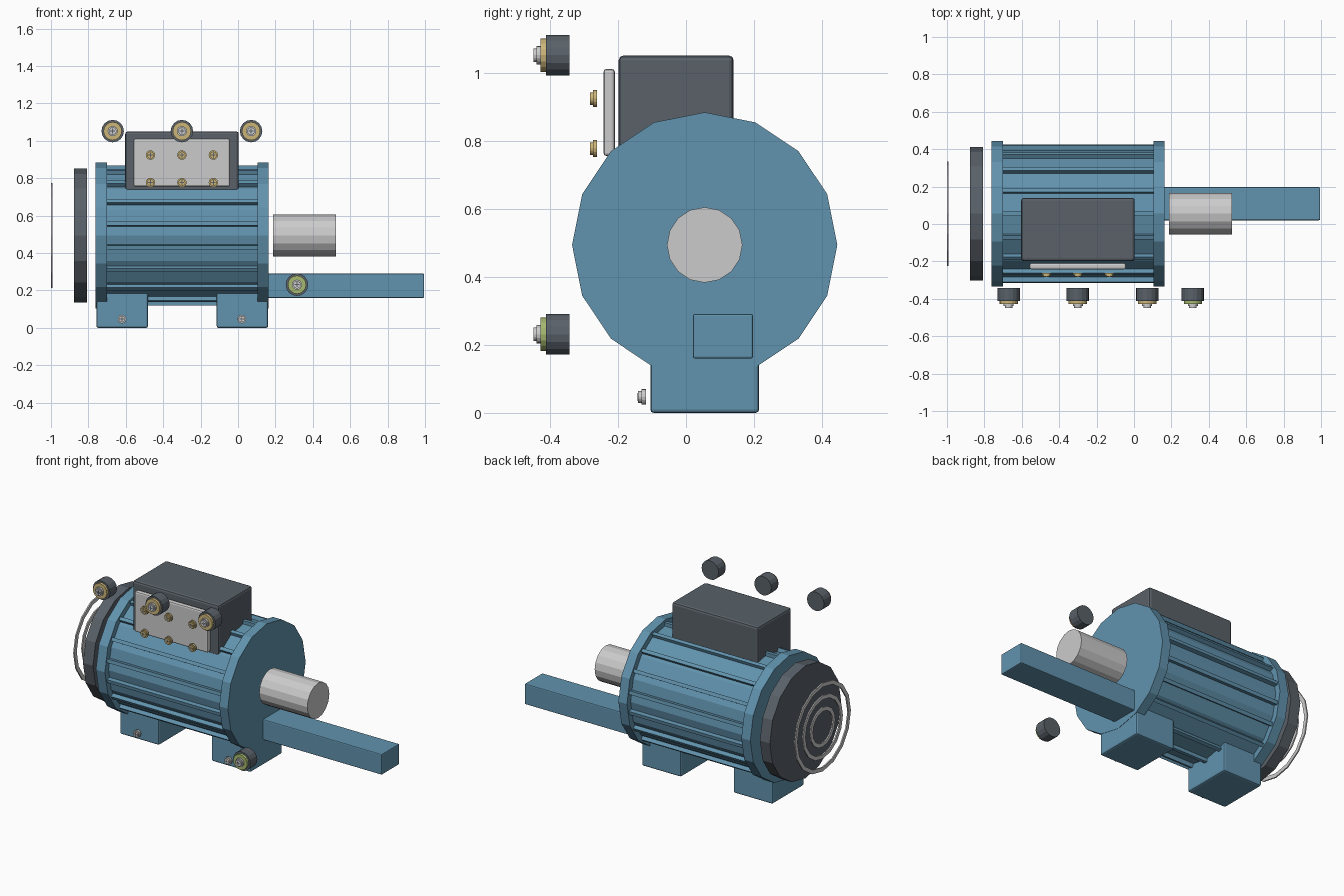
import bpy, bmesh, math
from mathutils import Matrix, Vector

if "Cube" in bpy.data.objects:
    bpy.data.objects.remove(bpy.data.objects["Cube"])

CY, CZ = 0.055, 0.494          # motor axis
SIDES = 16


def material(name, rgb):
    m = bpy.data.materials.new(name)
    m.diffuse_color = (*rgb, 1)
    m.use_nodes = True
    m.node_tree.nodes["Principled BSDF"].inputs["Base Color"].default_value = m.diffuse_color
    return m


BLUE = material("blue_paint", (0.12, 0.29, 0.42))
DARK = material("dark_grey", (0.10, 0.12, 0.14))
BRASS = material("brass", (0.60, 0.46, 0.19))
GREEN = material("green_yellow", (0.38, 0.48, 0.16))
STEEL = material("steel", (0.62, 0.63, 0.65))


def finish(name, bm, mat):
    bmesh.ops.recalc_face_normals(bm, faces=bm.faces)
    me = bpy.data.meshes.new(name)
    bm.to_mesh(me)
    bm.free()
    me.materials.append(mat)
    ob = bpy.data.objects.new(name, me)
    bpy.context.collection.objects.link(ob)
    return ob


def box(name, x, y, z, mat, bevel=0.0):
    """Box from (min, max) ranges, with optional rounded edges."""
    bm = bmesh.new()
    size = [b - a for a, b in (x, y, z)]
    mid = Vector([(a + b) / 2 for a, b in (x, y, z)])
    bmesh.ops.create_cube(bm, size=1, matrix=Matrix.Translation(mid) @ Matrix.Diagonal((*size, 1)))
    if bevel:
        bmesh.ops.bevel(bm, geom=bm.edges[:], offset=bevel, segments=2, profile=0.5, affect='EDGES')
    return finish(name, bm, mat)


def cyl(name, axis, a, b, r, c, mat):
    """Cylinder along X or Y from a to b; c is the centre in the other two axes."""
    bm = bmesh.new()
    if axis == 'X':
        m = Matrix.Translation(((a + b) / 2, *c)) @ Matrix.Rotation(math.pi / 2, 4, 'Y')
    else:
        m = Matrix.Translation((c[0], (a + b) / 2, c[1])) @ Matrix.Rotation(math.pi / 2, 4, 'X')
    bmesh.ops.create_cone(bm, cap_ends=True, segments=SIDES, radius1=r, radius2=r, depth=b - a, matrix=m)
    return finish(name, bm, mat)


def ring(name, x0, x1, r0, r1, mat):
    """Flat ring around the motor axis."""
    bm = bmesh.new()
    vs = [bm.verts.new((x, CY, CZ + r)) for x, r in ((x0, r0), (x0, r1), (x1, r1), (x1, r0))]
    es = [bm.edges.new((vs[i], vs[(i + 1) % 4])) for i in range(4)]
    bmesh.ops.spin(bm, geom=vs + es, cent=(0, CY, CZ), axis=(1, 0, 0), angle=math.tau, steps=SIDES)
    bmesh.ops.remove_doubles(bm, verts=bm.verts, dist=1e-5)
    return finish(name, bm, mat)


def screw(name, x, z, y_front, r, depth, mat):
    """Stepped screw head with a cross slot, facing -y."""
    step = y_front + depth * 0.42
    cyl(name + "_base", 'Y', step, y_front + depth, r, (x, z), mat)
    cyl(name + "_head", 'Y', y_front, step, r * 0.75, (x, z), mat)
    l, w = r * 0.5, r * 0.1
    y = (y_front - 0.001, y_front + 0.002)
    box(name + "_slot_across", (x - l, x + l), y, (z - w, z + w), DARK)
    box(name + "_slot_upright", (x - w, x + w), y, (z - l, z + l), DARK)


# Housing, end flanges and cooling fins
cyl("housing", 'X', -0.71, 0.115, 0.353, (CY, CZ), BLUE)
cyl("rear_flange", 'X', -0.763, -0.70, 0.39, (CY, CZ), BLUE)
cyl("front_flange", 'X', 0.103, 0.163, 0.39, (CY, CZ), BLUE)
for k in range(18):
    fin = box(f"cooling_fin_{k + 1}", (-0.705, 0.11), (-0.011, 0.011), (0.32, 0.373), BLUE)
    fin.data.transform(Matrix.Translation((0, CY, CZ)) @ Matrix.Rotation(math.radians(20 * k), 4, 'X'))

# Shaft and support bar
cyl("shaft", 'X', 0.188, 0.525, 0.111, (CY, CZ), STEEL)
box("support_bar", (0.13, 0.995), (0.02, 0.197), (0.16, 0.291), BLUE, 0.006)

# Feet with bolts
for side, x0, xb in (("rear", -0.757, -0.62), ("front", -0.114, 0.02)):
    box(side + "_foot", (x0, x0 + 0.275), (CY - 0.16, CY + 0.16), (0, 0.22), BLUE, 0.01)
    screw(side + "_foot_bolt", xb, 0.047, -0.141, 0.023, 0.023, STEEL)

# Fan cover and rear grille rings
cyl("fan_cover", 'X', -0.877, -0.807, 0.357, (CY, CZ), DARK)
for i, r in enumerate((0.28, 0.20, 0.125)):
    ring(f"grille_ring_{i + 1}", -1.0, -0.992, r - 0.025, r, STEEL)

# Terminal box, cover plate and cover screws
box("terminal_box", (-0.603, 0.004), (-0.198, 0.14), (0.728, 1.051), DARK, 0.014)
box("terminal_cover", (-0.558, -0.043), (-0.243, -0.209), (0.755, 1.012), STEEL, 0.01)
for i, x in enumerate((-0.468, -0.30, -0.132)):
    for j, z in enumerate((0.777, 0.924)):
        screw(f"cover_screw_{i + 1}_{j + 1}", x, z, -0.282, 0.025, 0.02, BRASS)

# Terminal knobs: three on top and one for earth
for name, x, z, mat in (("terminal_1", -0.67, 1.052, BRASS), ("terminal_2", -0.30, 1.052, BRASS),
                        ("terminal_3", 0.07, 1.052, BRASS), ("earth_terminal", 0.315, 0.231, GREEN)):
    cyl(name + "_body", 'Y', -0.412, -0.342, 0.06, (x, z), DARK)
    cyl(name + "_washer", 'Y', -0.428, -0.41, 0.049, (x, z), mat)
    screw(name + "_screw", x, z, -0.448, 0.027, 0.021, STEEL)
